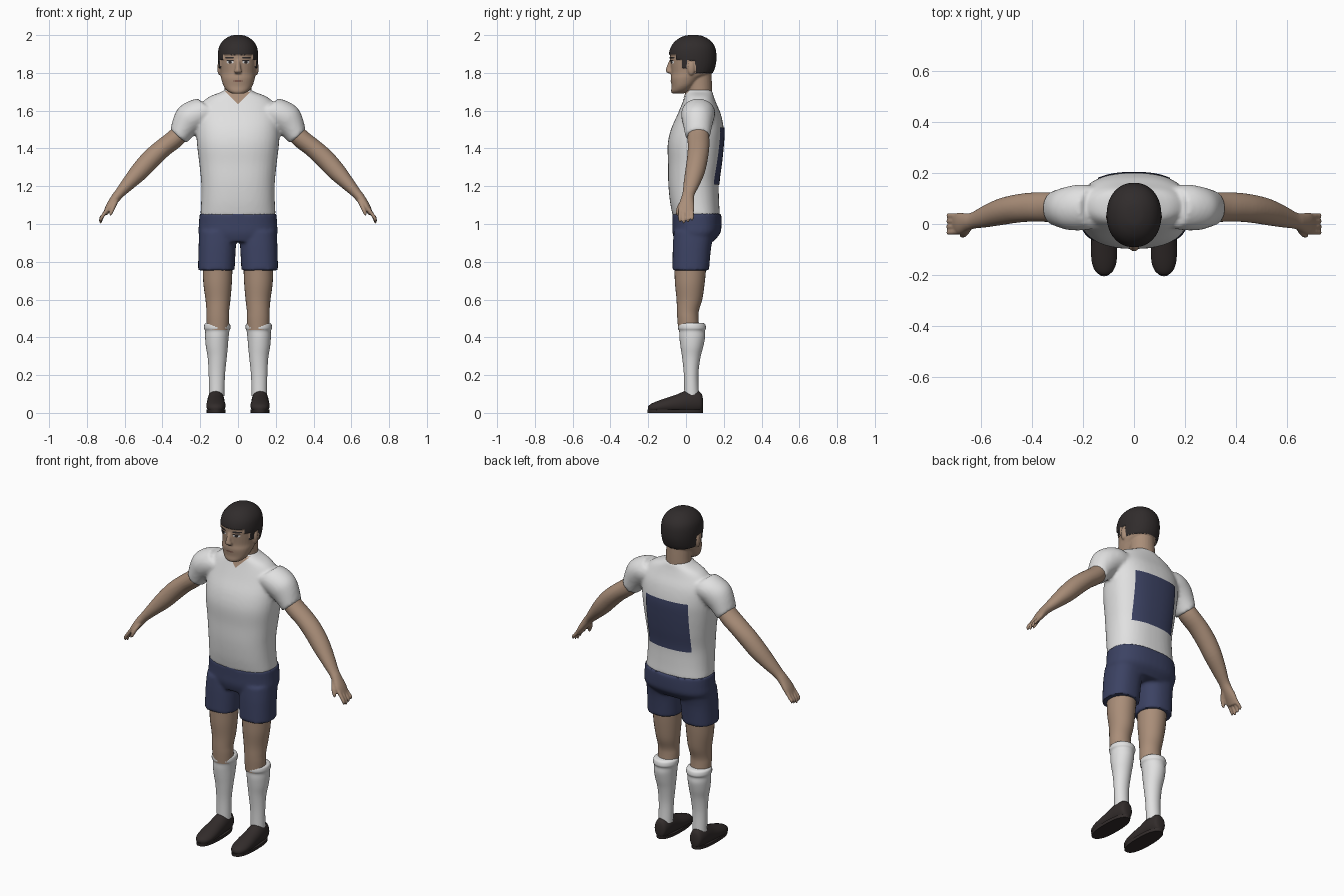
import bpy, bmesh, math
from mathutils import Vector, Matrix
from mathutils.bvhtree import BVHTree

cube = bpy.data.objects.get("Cube")
if cube:
    bpy.data.objects.remove(cube)


def material(name, rgb):
    m = bpy.data.materials.new(name)
    m.use_nodes = True
    m.diffuse_color = (*rgb, 1)
    m.node_tree.nodes["Principled BSDF"].inputs["Base Color"].default_value = (*rgb, 1)
    return m


SKIN = material("skin", (0.40, 0.27, 0.19))
DARK = material("dark_hair", (0.03, 0.025, 0.025))
SHOE = material("shoe_brown", (0.032, 0.025, 0.024))
WHITE = material("cloth_white", (0.75, 0.75, 0.75))
NAVY = material("navy", (0.045, 0.055, 0.125))
LIP = material("lip", (0.22, 0.11, 0.08))
UP = (0, 0, 1)


def spline(rings, steps=4):
    """Catmull-Rom smoothing of a list of ring tuples."""
    pts = [rings[0]] + list(rings) + [rings[-1]]
    out = []
    for a, b, c, d in zip(pts, pts[1:], pts[2:], pts[3:]):
        for s in range(steps):
            t = s / steps
            out.append([0.5 * (2*q + (r-p)*t + (2*p - 5*q + 4*r - w)*t*t + (3*q - p - 3*r + w)*t**3)
                        for p, q, r, w in zip(a, b, c, d)])
    return out + [list(rings[-1])]


def loft(bm, rings, normal=UP, side=1, power=2.0, segs=28):
    """Closed tube through rings of (x, y, z, half width, half depth)."""
    n = Vector(normal).normalized()
    v = Vector(UP) if abs(n.y) > 0.9 else Vector((0, 1, 0))
    u = v.cross(n).normalized()
    v = n.cross(u)
    loops = []
    for x, y, z, ru, rv in spline(rings):
        loop = []
        for i in range(segs):
            a = math.tau * i / segs
            c, s = math.cos(a), math.sin(a)
            co = Vector((x, y, z)) + u * ru * math.copysign(abs(c) ** (2 / power), c) \
                + v * rv * math.copysign(abs(s) ** (2 / power), s)
            loop.append(bm.verts.new((co.x * side, co.y, co.z)))
        loops.append(loop)
    for p, q in zip(loops, loops[1:]):
        for i in range(segs):
            j = (i + 1) % segs
            bm.faces.new((p[i], p[j], q[j], q[i]))
    bm.faces.new(loops[0])
    bm.faces.new(loops[-1])


def finish(name, bm, *mats, voxel=0, smooth=4):
    """Turn the bmesh into an object, fusing overlapping pieces if asked."""
    bmesh.ops.recalc_face_normals(bm, faces=bm.faces)
    me = bpy.data.meshes.new(name)
    bm.to_mesh(me)
    bm.free()
    ob = bpy.data.objects.new(name, me)
    bpy.context.collection.objects.link(ob)
    if voxel:
        r = ob.modifiers.new("fuse", 'REMESH')
        r.mode, r.voxel_size = 'VOXEL', voxel
        s = ob.modifiers.new("soften", 'SMOOTH')
        s.iterations, s.factor = smooth, 0.5
        dg = bpy.context.evaluated_depsgraph_get()
        me = bpy.data.meshes.new_from_object(ob.evaluated_get(dg))
        ob.modifiers.clear()
        ob.data = me
    me.materials.clear()
    for m in mats:
        me.materials.append(m)
    me.shade_smooth()
    me.set_sharp_from_angle(angle=math.radians(50))
    return ob


def decal(name, target, cx, cz, hw, hh, mat, facing=-1, shape="box", lift=0.003):
    """Thin patch laid on the front or back of a target."""
    tree = BVHTree.FromPolygons([v.co for v in target.data.vertices],
                                [p.vertices for p in target.data.polygons])
    bm = bmesh.new()
    n = 24 if shape == "box" else 8
    bmesh.ops.create_grid(bm, x_segments=n, y_segments=n, size=1)
    for w in bm.verts:
        u, v = w.co.x, w.co.y
        if shape == "disc":
            u, v = u * math.sqrt(1 - v*v/2), v * math.sqrt(1 - u*u/2)
        elif shape == "vee":
            u *= (v + 1) / 2
        start = Vector((cx - facing * u * hw, facing, cz + v * hh))
        hit = tree.ray_cast(start, Vector((0, -facing, 0)))[0] or tree.find_nearest(start)[0]
        w.co = hit + Vector((0, facing * lift, 0))
    bmesh.ops.remove_doubles(bm, verts=bm.verts, dist=0.0001)
    me = bpy.data.meshes.new(name)
    bm.to_mesh(me)
    bm.free()
    me.materials.append(mat)
    me.shade_smooth()
    bpy.context.collection.objects.link(bpy.data.objects.new(name, me))


# Shirt: torso and short sleeves
bm = bmesh.new()
loft(bm, [(0, .055, 1.04, .2, .125), (0, .045, 1.12, .195, .13), (0, .04, 1.22, .195, .134),
          (0, .046, 1.32, .205, .141), (0, .05, 1.42, .217, .147), (0, .06, 1.5, .22, .14),
          (0, .07, 1.58, .215, .115), (0, .07, 1.64, .19, .09), (0, .07, 1.675, .15, .077),
          (0, .07, 1.7, .085, .07), (0, .07, 1.71, .076, .066)], power=2.4, segs=40)
for side in (-1, 1):
    loft(bm, [(.15, .065, 1.61, .085, .08), (.2, .065, 1.59, .088, .09), (.25, .062, 1.56, .085, .086),
              (.285, .062, 1.52, .073, .076), (.316, .062, 1.463, .056, .066)], (.65, 0, -.75), side)
shirt = finish("shirt", bm, WHITE, voxel=0.01, smooth=5)
decal("back_panel", shirt, 0, 1.36, .14, .15, NAVY, facing=1, lift=.004)
decal("neck_opening", shirt, 0, 1.67, .07, .035, SKIN, shape="vee")

# Shorts: seat and two legs
bm = bmesh.new()
loft(bm, [(0, .057, 1.055, .204, .13), (0, .058, 1, .207, .13), (0, .055, .95, .209, .126),
          (0, .042, .905, .19, .1)], power=2.4, segs=40)
for side in (-1, 1):
    loft(bm, [(.105, .045, .96, .1, .11), (.11, .032, .88, .099, .102), (.115, .025, .755, .097, .097)],
         side=side, power=2.3)
finish("shorts", bm, NAVY, voxel=0.009, smooth=3)

for side, label in ((-1, "right"), (1, "left")):
    # Bare leg
    bm = bmesh.new()
    loft(bm, [(.108, .022, .8, .079, .085), (.108, .022, .75, .078, .083), (.108, .02, .68, .075, .078),
              (.106, .018, .6, .066, .068), (.107, .01, .54, .06, .058), (.107, .01, .5, .06, .056),
              (.107, .015, .44, .058, .056)], side=side)
    finish(label + "_leg", bm, SKIN)

    # Sock with a turned cuff
    bm = bmesh.new()
    loft(bm, [(.11, .03, .476, .06, .062), (.11, .031, .468, .068, .071), (.11, .032, .448, .07, .074),
              (.11, .032, .432, .064, .068), (.112, .033, .4, .062, .068), (.112, .031, .35, .058, .06),
              (.11, .028, .29, .05, .048), (.112, .027, .2, .043, .038), (.113, .03, .09, .041, .039)], side=side)
    finish(label + "_sock", bm, WHITE)

    # Shoe upper
    bm = bmesh.new()
    loft(bm, [(.117, .09, .045, .015, .025), (.117, .08, .055, .035, .05), (.117, .04, .06, .044, .062),
              (.117, 0, .058, .046, .06), (.117, -.05, .047, .048, .05), (.117, -.1, .039, .051, .041),
              (.117, -.15, .031, .048, .032), (.117, -.185, .026, .034, .022), (.117, -.2, .025, .012, .01)],
         (0, -1, 0), side)
    for v in bm.verts:
        v.co.z = max(v.co.z, .012)
    finish(label + "_shoe", bm, SHOE)

    # Shoe sole
    bm = bmesh.new()
    loft(bm, [(.117, -.057, 0, .05, .146), (.117, -.057, .018, .051, .148)], side=side, power=2.4)
    finish(label + "_sole", bm, SHOE)

    # Arm, palm, fingers and thumb
    bm = bmesh.new()
    loft(bm, [(.27, .064, 1.52, .045, .05), (.33, .066, 1.455, .05, .058), (.4, .066, 1.4, .05, .057),
              (.46, .06, 1.345, .052, .055), (.52, .048, 1.28, .049, .052), (.58, .03, 1.215, .037, .043),
              (.625, .015, 1.165, .027, .033), (.65, .008, 1.135, .025, .034), (.682, .002, 1.09, .02, .043),
              (.703, 0, 1.055, .013, .04)], (.7, -.1, -.7), side)
    for i in range(4):
        y = -.033 + .022 * i
        tip = 1.002 + .008 * abs(i - 1)
        loft(bm, [(.69, y * .9, 1.08, .01, .011), (.715, y, 1.045, .01, .01),
                  (.727, y, tip + .015, .009, .009), (.727, y, tip, .005, .005)], (.4, 0, -.9), side, segs=12)
    loft(bm, [(.645, -.01, 1.125, .014, .016), (.66, -.035, 1.09, .012, .013), (.672, -.045, 1.06, .01, .01),
              (.677, -.046, 1.045, .005, .005)], (.4, -.3, -.85), side, segs=12)
    finish(label + "_arm", bm, SKIN, voxel=0.005)

# Head: skull, neck, nose, ears
bm = bmesh.new()
loft(bm, [(0, -.045, 1.69, .03, .028), (0, -.032, 1.703, .055, .047), (0, -.015, 1.73, .076, .062),
          (0, .005, 1.77, .089, .086), (0, .028, 1.8, .094, .106), (0, .035, 1.85, .099, .117),
          (0, .035, 1.9, .1, .119), (0, .037, 1.94, .092, .108), (0, .038, 1.97, .07, .082),
          (0, .038, 1.989, .038, .045), (0, .038, 1.994, .01, .01)], power=2.15, segs=36)
loft(bm, [(0, .07, 1.58, .078, .07), (0, .07, 1.66, .075, .068), (0, .07, 1.72, .071, .068),
          (0, .06, 1.8, .07, .075)])
loft(bm, [(0, -.076, 1.875, .01, .008), (0, -.082, 1.85, .012, .014), (0, -.088, 1.82, .016, .018),
          (0, -.088, 1.806, .021, .018), (0, -.08, 1.796, .012, .01)], segs=16)
for side in (-1, 1):
    ear = Matrix.Translation((side * .097, .028, 1.825)) @ Matrix.Diagonal((.013, .02, .038, 1))
    bmesh.ops.create_uvsphere(bm, u_segments=16, v_segments=12, radius=1, matrix=ear)
head = finish("head", bm, SKIN, DARK, voxel=0.005, smooth=3)

# Hair: raised scalp above a stepped hairline
HAIRLINE = [(-.05, 1.895), (-.02, 1.87), (.008, 1.825), (.048, 1.865)]


def is_hair(co):
    for limit, z in HAIRLINE:
        if co.y < limit:
            return co.z > z
    return co.z > 1.8


me = head.data
for p in me.polygons:
    p.material_index = int(is_hair(p.center))
raised = [(v, v.normal.copy()) for v in me.vertices if is_hair(v.co)]
for v, n in raised:
    v.co += n * .007

# Face details
for side, label in ((-1, "right"), (1, "left")):
    decal(label + "_eye", head, side * .042, 1.857, .019, .008, WHITE, shape="disc", lift=.002)
    decal(label + "_iris", head, side * .042, 1.857, .009, .0085, DARK, shape="disc", lift=.004)
    decal(label + "_lid", head, side * .042, 1.866, .021, .003, DARK, shape="disc", lift=.005)
    decal(label + "_brow", head, side * .045, 1.88, .025, .005, DARK, shape="disc", lift=.005)
decal("mouth", head, 0, 1.757, .027, .005, LIP, shape="disc")
